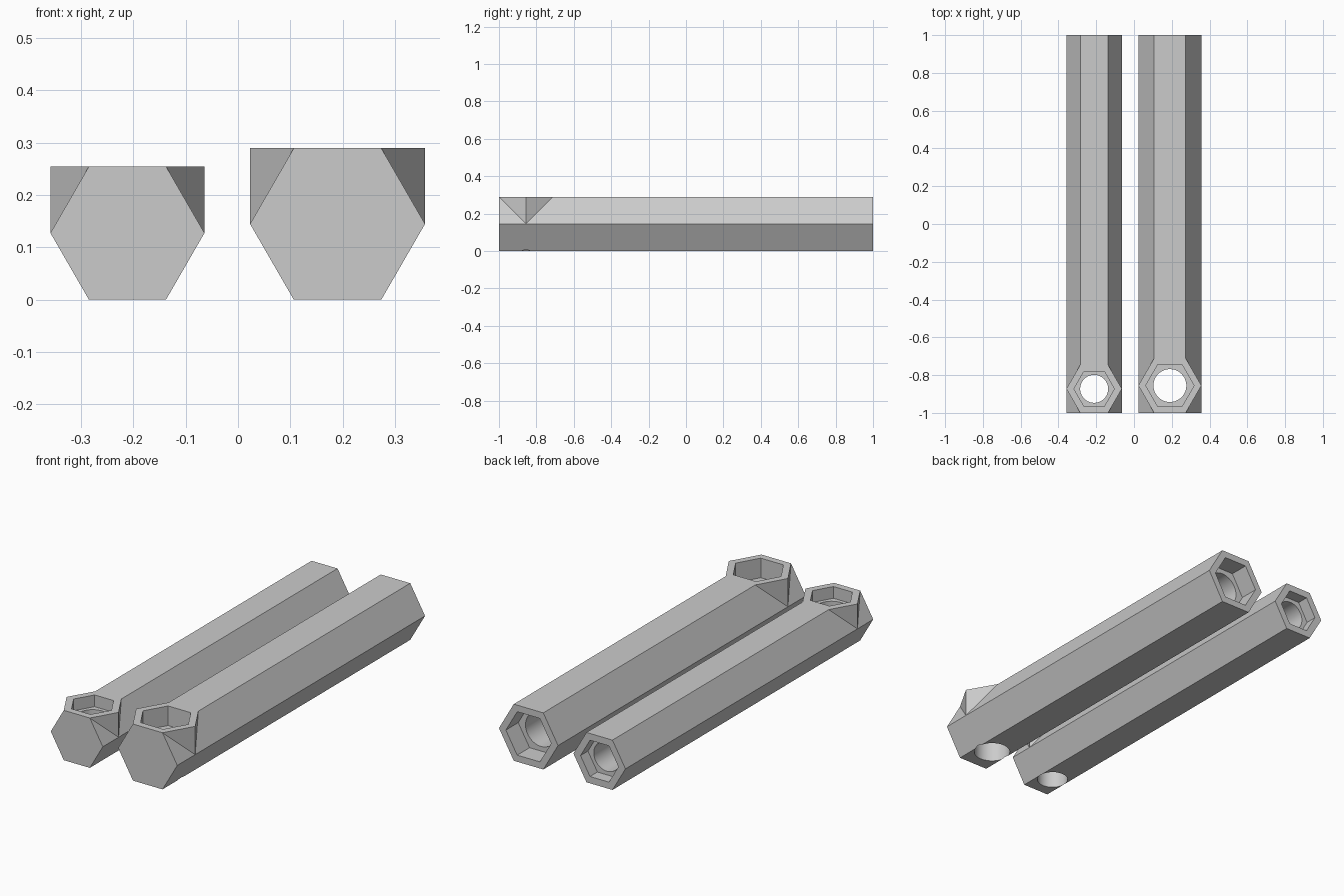
import bpy
import bmesh
from math import cos, sin, pi, sqrt, radians
from mathutils import Vector

cube = bpy.data.objects.get("Cube")
if cube:
    bpy.data.objects.remove(cube, do_unlink=True)

grey = bpy.data.materials.new("plain grey")
grey.use_nodes = True
COLOUR = (0.6, 0.6, 0.6, 1)
grey.diffuse_color = COLOUR
grey.node_tree.nodes["Principled BSDF"].inputs["Base Color"].default_value = COLOUR

X, Y, Z = Vector((1, 0, 0)), Vector((0, 1, 0)), Vector((0, 0, 1))


def prism(name, sides, radius, start, axis, length):
    """Regular prism with one corner on +x, running from start along axis."""
    other = axis.cross(X)
    bm = bmesh.new()
    ring = [bm.verts.new(start + radius * (X * cos(a) + other * sin(a)))
            for a in (2 * pi * k / sides for k in range(sides))]
    base = bm.faces.new(ring)
    top = bmesh.ops.extrude_face_region(bm, geom=[base], use_keep_orig=True)
    moved = [g for g in top["geom"] if isinstance(g, bmesh.types.BMVert)]
    bmesh.ops.translate(bm, verts=moved, vec=axis * length)
    bmesh.ops.recalc_face_normals(bm, faces=bm.faces)
    mesh = bpy.data.meshes.new(name)
    bm.to_mesh(mesh)
    bm.free()
    mesh.materials.append(grey)
    obj = bpy.data.objects.new(name, mesh)
    bpy.context.collection.objects.link(obj)
    return obj


def combine(body, tool, operation):
    """Join or cut body with tool, then discard the tool."""
    mod = body.modifiers.new(operation.lower(), "BOOLEAN")
    mod.operation, mod.object, mod.solver = operation, tool, "EXACT"
    bpy.context.view_layer.objects.active = body
    bpy.ops.object.modifier_apply(modifier=mod.name)
    bpy.data.objects.remove(tool, do_unlink=True)


def nut_bar(name, x, radius, socket, hole, depth):
    """Hexagonal bar with a nut socket in its far end and one in its upright head."""
    mid = radius * sqrt(3) / 2
    height = 2 * mid
    head_y = mid - 1
    body = prism(name, 6, radius, Vector((x, -1, mid)), Y, 2)
    # upright head that squares up the top of the front end
    combine(body, prism("head", 6, radius, Vector((x, head_y, mid)), Z, mid), "UNION")
    # head socket and through hole
    combine(body, prism("head_socket", 6, socket,
                        Vector((x, head_y, height - depth)), Z, 1), "DIFFERENCE")
    combine(body, prism("head_hole", 64, hole, Vector((x, head_y, -1)), Z, 2), "DIFFERENCE")
    # end socket and long bore
    combine(body, prism("end_socket", 6, socket,
                        Vector((x, 1 - depth, mid)), Y, 1), "DIFFERENCE")
    combine(body, prism("end_bore", 64, hole, Vector((x, 0.4, mid)), Y, 1), "DIFFERENCE")
    bpy.ops.object.select_all(action="DESELECT")
    body.select_set(True)
    bpy.context.view_layer.objects.active = body
    bpy.ops.object.shade_smooth_by_angle(angle=radians(30))


nut_bar("small_nut_bar", -0.211, 0.147, 0.107, 0.074, 0.06)
nut_bar("large_nut_bar", 0.19, 0.167, 0.128, 0.087, 0.1)
